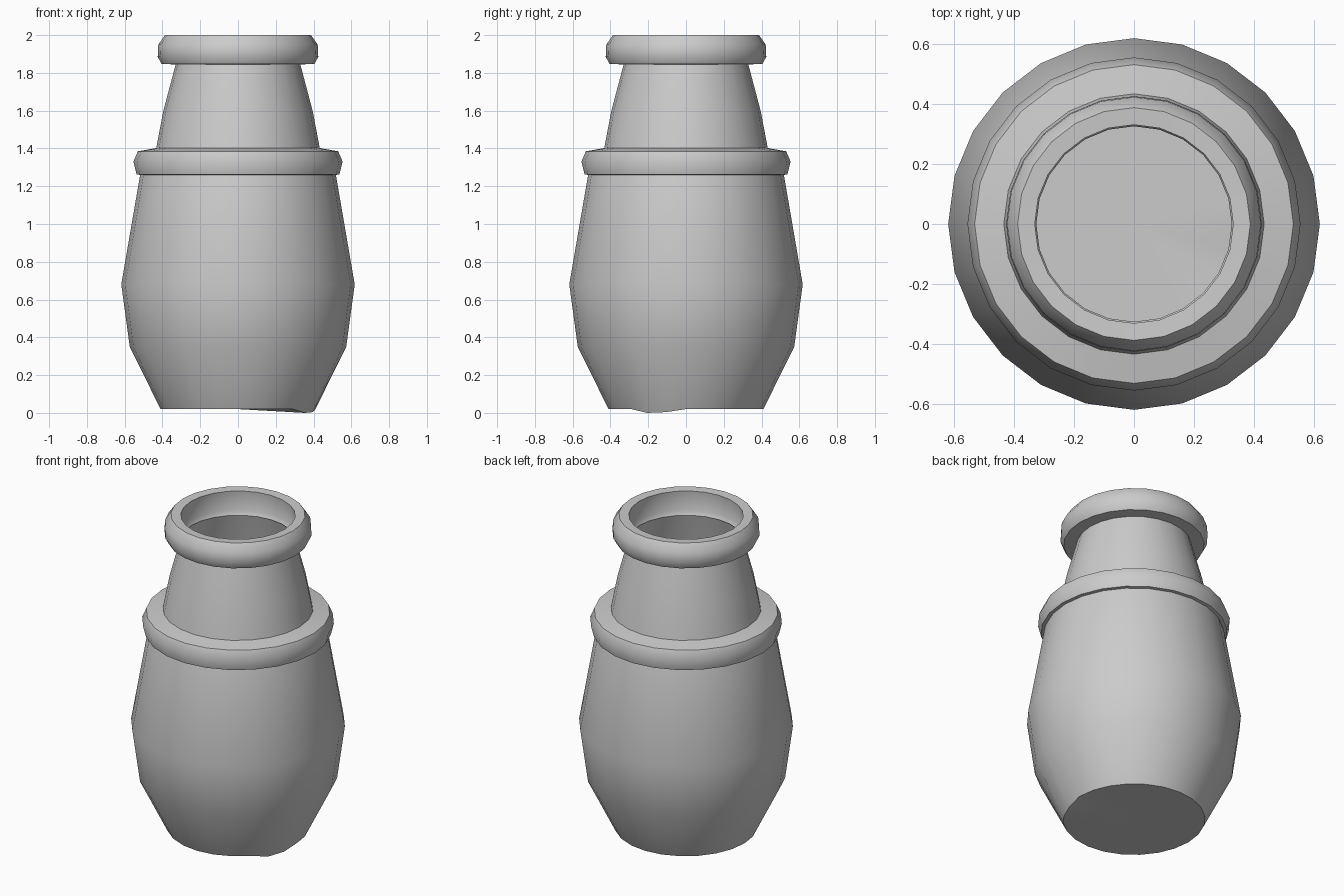
import bpy, bmesh
from math import sin, cos, tau

if "Cube" in bpy.data.objects:
    bpy.data.objects.remove(bpy.data.objects["Cube"])

SIDES = 24


def lathe(name, profile, floor=False, dip=()):
    """Spin a (radius, z) profile around z; optional floor fan with lowered edge points."""
    bm = bmesh.new()
    rings = [[bm.verts.new((r * cos(tau * i / SIDES), r * sin(tau * i / SIDES), z))
              for i in range(SIDES)] for r, z in profile]
    for a, b in zip(rings, rings[1:]):
        for i in range(SIDES):
            j = (i + 1) % SIDES
            bm.faces.new((a[i], a[j], b[j], b[i]))
    if floor:
        centre = bm.verts.new((0, 0, profile[0][1]))
        for i in range(SIDES):
            bm.faces.new((centre, rings[0][(i + 1) % SIDES], rings[0][i]))
        for i, z in dip:
            rings[0][i].co.z = z
    mesh = bpy.data.meshes.new(name)
    bm.to_mesh(mesh)
    bm.free()
    obj = bpy.data.objects.new(name, mesh)
    bpy.context.collection.objects.link(obj)
    bpy.ops.object.select_all(action='DESELECT')
    obj.select_set(True)
    bpy.context.view_layer.objects.active = obj
    bpy.ops.object.shade_smooth_by_angle(angle=0.7)
    return obj


# Rounded belly with a closed floor and a slightly uneven foot
lathe("belly", [(0.41, 0.02), (0.573, 0.35), (0.618, 0.68), (0.52, 1.25), (0.517, 1.26)],
      floor=True, dip=[(22, 0.0), (23, 0.004)])

# Bulging shoulder collar
lathe("shoulder_collar", [(0.517, 1.26), (0.537, 1.262), (0.554, 1.33),
                          (0.53, 1.385), (0.433, 1.402)])

# Tapering open neck
lathe("neck", [(0.433, 1.402), (0.395, 1.6), (0.33, 1.845)])

# Thick mouth ring, hollow in the middle
lathe("mouth_rim", [(0.33, 1.845), (0.405, 1.847), (0.425, 1.885), (0.422, 1.95),
                    (0.387, 2.0), (0.33, 1.997), (0.34, 1.87), (0.325, 1.845)])
